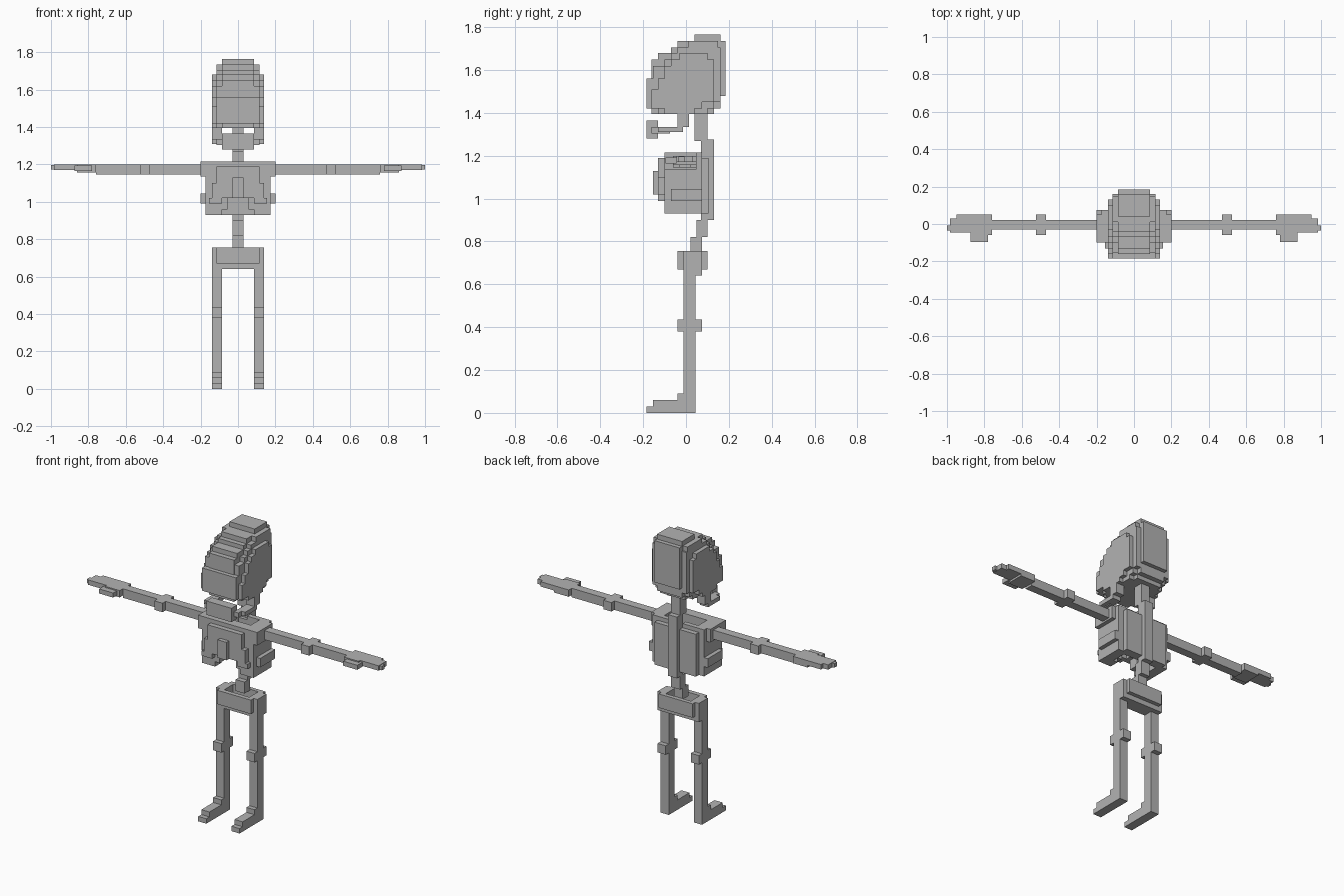
import bpy, bmesh

bone = bpy.data.materials.new("bone_grey")
bone.diffuse_color = (0.45, 0.45, 0.45, 1)


def finish(name, bm):
    bmesh.ops.recalc_face_normals(bm, faces=bm.faces)
    me = bpy.data.meshes.new(name)
    bm.to_mesh(me)
    bm.free()
    me.materials.append(bone)
    ob = bpy.data.objects.new(name, me)
    bpy.context.collection.objects.link(ob)
    return ob


def boxes(name, *specs, mirror=False):
    """Blocks given as (x0, x1, y0, y1, z0, z1), optionally copied to -x."""
    bm = bmesh.new()
    for s in specs:
        for side in ((1, -1) if mirror else (1,)):
            vs = bmesh.ops.create_cube(bm, size=1)["verts"]
            for v in vs:
                v.co = (side * s[0 if v.co.x < 0 else 1],
                        s[2 if v.co.y < 0 else 3], s[4 if v.co.z < 0 else 5])
    return finish(name, bm)


def slab(name, half, profile):
    """Side profile (y, z) extruded across the width."""
    bm = bmesh.new()
    f = bm.faces.new([bm.verts.new((-half, y, z)) for y, z in profile])
    r = bmesh.ops.extrude_face_region(bm, geom=[f])
    for v in r["geom"]:
        if isinstance(v, bmesh.types.BMVert):
            v.co.x = half
    return finish(name, bm)


def steps(rows):
    """Stepped outline from rows of (z0, z1, y front, y back), bottom up."""
    back = [p for z0, z1, a, b in rows for p in ((b, z0), (b, z1))]
    front = [p for z0, z1, a, b in reversed(rows) for p in ((a, z1), (a, z0))]
    out = []
    for p in back + front:
        if not out or p != out[-1]:
            out.append(p)
    return out


# Skull: three stepped slabs, narrower ones reaching further out
slab("skull_core", 0.085, steps([
    (1.395, 1.42, -0.16, 0.13), (1.42, 1.48, -0.185, 0.16),
    (1.48, 1.56, -0.185, 0.185), (1.56, 1.60, -0.16, 0.185),
    (1.60, 1.65, -0.16, 0.185), (1.65, 1.68, -0.13, 0.185),
    (1.68, 1.705, -0.07, 0.185), (1.705, 1.735, -0.04, 0.185),
    (1.735, 1.765, 0.04, 0.16)]))
slab("skull_middle", 0.115, steps([
    (1.395, 1.42, -0.13, 0.10), (1.42, 1.45, -0.185, 0.13),
    (1.45, 1.56, -0.185, 0.16), (1.56, 1.62, -0.155, 0.16),
    (1.62, 1.65, -0.10, 0.16), (1.65, 1.68, -0.07, 0.16),
    (1.68, 1.705, -0.04, 0.16), (1.705, 1.735, 0.01, 0.15)]))
slab("skull_sides", 0.14, steps([
    (1.395, 1.42, -0.10, 0.04), (1.42, 1.45, -0.16, 0.075),
    (1.45, 1.51, -0.16, 0.13), (1.51, 1.56, -0.13, 0.13),
    (1.56, 1.62, -0.10, 0.13), (1.62, 1.65, -0.07, 0.13),
    (1.65, 1.68, -0.03, 0.10)]))

# Jaw: chin block with side bars rising to the hinges
boxes("chin", (-0.085, 0.085, -0.185, -0.13, 1.28, 1.365))
boxes("jaw_bars", (0.085, 0.115, -0.16, -0.075, 1.305, 1.335),
      (0.085, 0.14, -0.13, -0.015, 1.31, 1.335),
      (0.085, 0.14, -0.04, 0.015, 1.335, 1.40), mirror=True)

# Spine in stepped segments
boxes("spine", (-0.03, 0.03, 0.04, 0.10, 1.27, 1.40),
      (-0.03, 0.03, 0.07, 0.13, 0.90, 1.275),
      (-0.03, 0.03, 0.05, 0.10, 0.82, 0.90),
      (-0.03, 0.03, 0.02, 0.075, 0.75, 0.82))

# Ribcage: hollow shell, open at top and bottom
boxes("collar", (-0.2, 0.2, -0.10, -0.04, 1.135, 1.215))
boxes("breastbone", (-0.03, 0.03, -0.155, -0.10, 1.02, 1.13))
boxes("front_ribs", (0, 0.115, -0.13, -0.07, 1.10, 1.19),
      (0.03, 0.14, -0.13, -0.07, 1.02, 1.10),
      (0.055, 0.175, -0.10, -0.04, 0.96, 1.135),
      (0.085, 0.175, -0.10, -0.04, 0.93, 0.96),
      (0.085, 0.155, -0.13, -0.10, 0.99, 1.02), mirror=True)
boxes("side_ribs", (0.115, 0.175, -0.07, 0.075, 0.93, 1.215),
      (0.175, 0.2, -0.07, 0.05, 1.135, 1.215),
      (0.175, 0.2, -0.07, 0.075, 0.99, 1.045), mirror=True)
boxes("back_ribs", (0.03, 0.14, 0.05, 0.105, 0.93, 1.19),
      (0, 0.03, 0.05, 0.075, 0.93, 1.19),
      (0.03, 0.175, 0.045, 0.075, 1.16, 1.215), mirror=True)

# Arms with elbows
boxes("arms", (0.2, 0.76, -0.03, 0.022, 1.145, 1.2),
      (0.47, 0.525, -0.06, 0.05, 1.145, 1.2), mirror=True)

# Hands: palm, thumb and fingers
boxes("hands", (0.76, 0.86, -0.06, 0.05, 1.158, 1.2),
      (0.86, 0.95, -0.045, 0.05, 1.17, 1.2),
      (0.95, 0.985, -0.045, 0.03, 1.17, 1.2),
      (0.985, 1.0, -0.035, -0.008, 1.172, 1.197),
      (0.78, 0.875, -0.095, -0.045, 1.165, 1.193), mirror=True)

# Pelvis: open ring with a smaller floor block underneath
boxes("pelvis_ring", (-0.115, 0.115, -0.04, -0.012, 0.67, 0.755),
      (-0.115, 0.115, 0.075, 0.10, 0.67, 0.755),
      (0.085, 0.14, -0.012, 0.075, 0.64, 0.755),
      (-0.14, -0.085, -0.012, 0.075, 0.64, 0.755))
boxes("pelvis_floor", (-0.085, 0.085, -0.012, 0.075, 0.64, 0.67))

# Legs, knees and stepped feet
boxes("legs", (0.085, 0.14, -0.012, 0.045, 0, 0.64),
      (0.085, 0.14, -0.04, 0.075, 0.38, 0.435), mirror=True)
boxes("feet", (0.085, 0.14, -0.185, -0.012, 0, 0.03),
      (0.085, 0.14, -0.155, -0.012, 0.03, 0.06),
      (0.085, 0.14, -0.04, -0.012, 0.06, 0.09), mirror=True)
